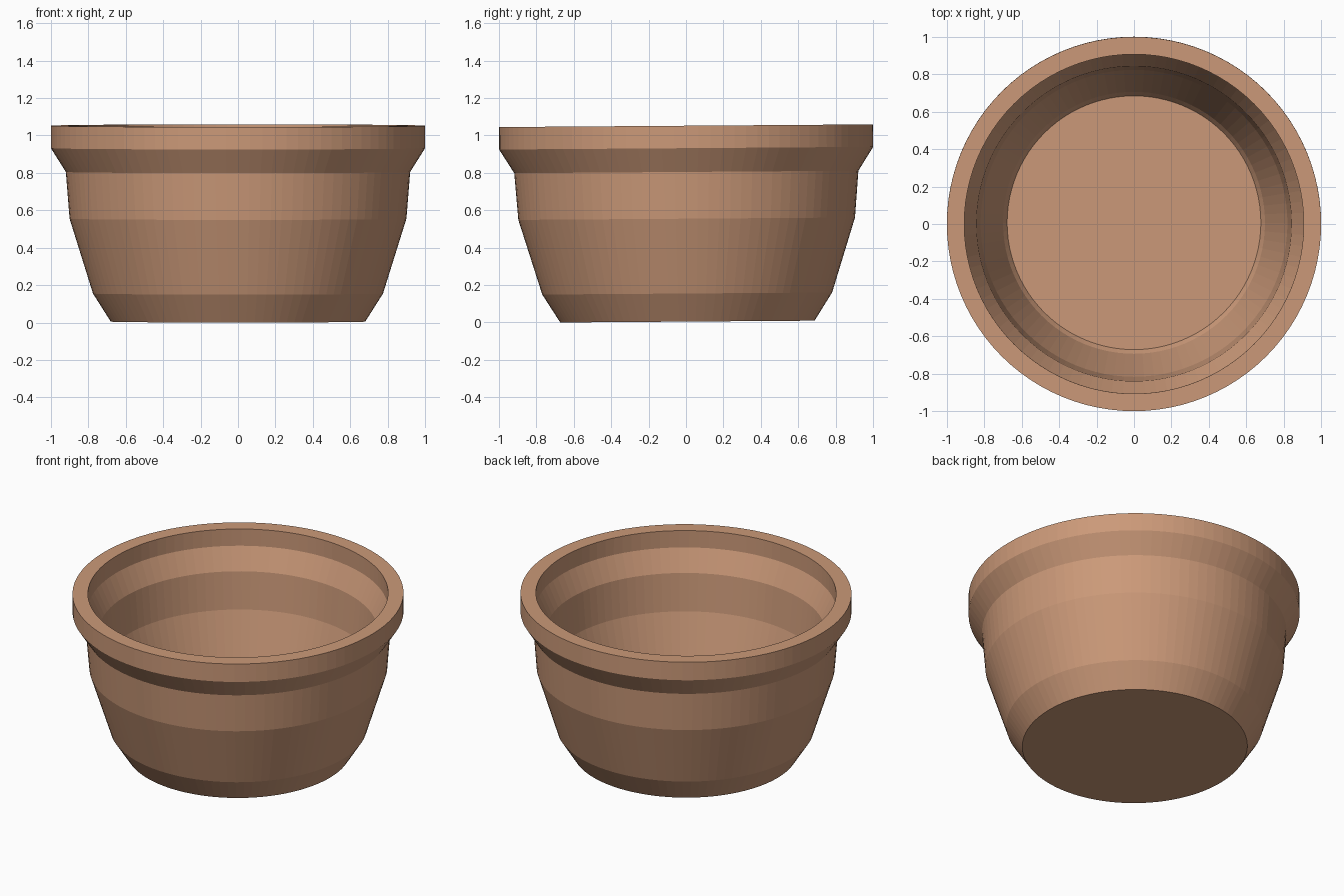
import bpy
import bmesh
import math
from mathutils import Matrix

SEGMENTS = 96
TILT = 0.0072

default = bpy.data.objects.get("Cube")
if default:
    bpy.data.objects.remove(default, do_unlink=True)


def make_material(name, color):
    mat = bpy.data.materials.new(name)
    mat.use_nodes = True
    mat.diffuse_color = color
    bsdf = mat.node_tree.nodes["Principled BSDF"]
    bsdf.inputs["Base Color"].default_value = color
    bsdf.inputs["Roughness"].default_value = 0.8
    return mat


def lathe(name, profile, segments):
    """Revolve a radius/height profile around z; both ends are closed by discs."""
    bm = bmesh.new()
    rings = []
    for radius, height in profile:
        ring = bmesh.ops.create_circle(
            bm, segments=segments, radius=radius,
            matrix=Matrix.Translation((0, 0, height)))["verts"]
        rings.append(ring)
    for low, high in zip(rings, rings[1:]):
        for i in range(segments):
            j = (i + 1) % segments
            bm.faces.new((low[i], low[j], high[j], high[i]))
    for end in (rings[0], rings[-1]):
        bm.faces.new(end)
    bmesh.ops.recalc_face_normals(bm, faces=bm.faces)
    mesh = bpy.data.meshes.new(name)
    bm.to_mesh(mesh)
    bm.free()
    obj = bpy.data.objects.new(name, mesh)
    bpy.context.collection.objects.link(obj)
    return obj


# Outer wall from base to rim
outer = [(0.68, 0), (0.775, 0.15), (0.9, 0.55), (0.92, 0.8), (1, 0.927), (1, 1.047)]
# Inner wall from rim down to the floor
inner = [(0.907, 1.047), (0.907, 0.935), (0.842, 0.795), (0.82, 0.55),
         (0.7, 0.15), (0.678, 0.115)]

pot = lathe("pot", outer + inner, SEGMENTS)
pot.data.materials.append(make_material("terracotta", (0.6, 0.32, 0.19, 1)))

# Slight lean, with the front edge of the base resting on the ground
lean = Matrix.Rotation(TILT, 4, "X")
lift = Matrix.Translation((0, 0.0075, 0.68 * math.sin(TILT)))
pot.data.transform(lift @ lean)
